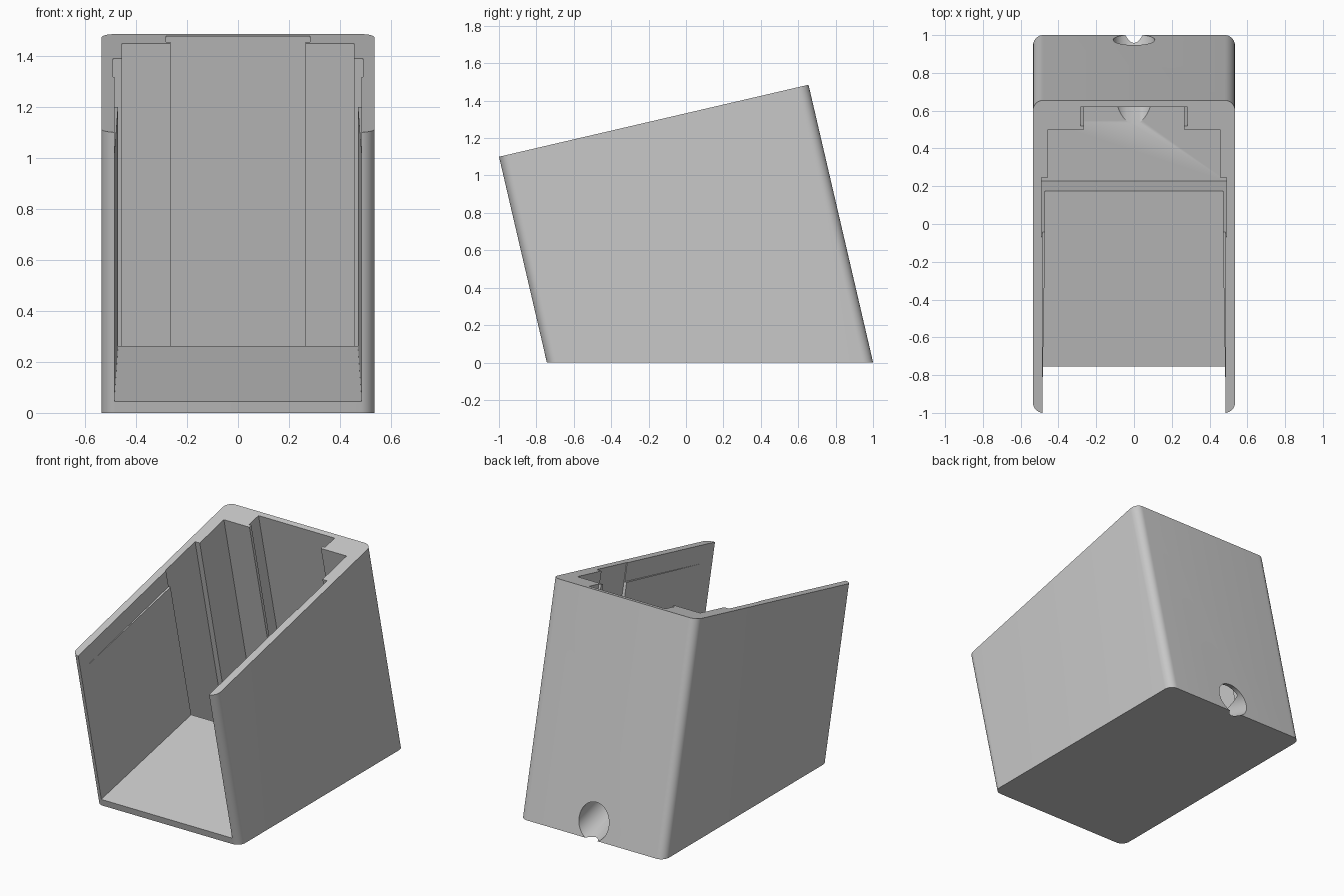
import bpy, bmesh, math
from mathutils import Vector

if "Cube" in bpy.data.objects:
    bpy.data.objects.remove(bpy.data.objects["Cube"])

SLOPE = 0.2326                       # lean of the whole stand
ANG = math.atan(SLOPE)
AXIS = Vector((0, -math.sin(ANG), math.cos(ANG)))


def rim(x, y):
    """Point on the sloping top plane."""
    return Vector((x, y, 1.10 + SLOPE * (y + 1)))


def prism(name, outline, top, bottom):
    """Extrude an outline down the lean; bottom=None stops at the ground."""
    bm = bmesh.new()
    up, low = [], []
    for x, y in outline:
        p = rim(x, y)
        depth = p.z / AXIS.z if bottom is None else bottom
        up.append(bm.verts.new(p - AXIS * top))
        low.append(bm.verts.new(p - AXIS * depth))
    n = len(outline)
    bm.faces.new(up)
    bm.faces.new(low[::-1])
    for i in range(n):
        j = (i + 1) % n
        bm.faces.new((up[i], low[i], low[j], up[j]))
    bmesh.ops.recalc_face_normals(bm, faces=bm.faces)
    me = bpy.data.meshes.new(name)
    bm.to_mesh(me)
    bm.free()
    ob = bpy.data.objects.new(name, me)
    bpy.context.collection.objects.link(ob)
    return ob


def mirrored(half):
    """Close a right-hand outline with its mirror image."""
    return half + [(-x, y) for x, y in reversed(half)]


def corner(cx, cy, r, a0, steps=10):
    return [(cx + r * math.cos(math.radians(a0 + 90 * i / steps)),
             cy + r * math.sin(math.radians(a0 + 90 * i / steps)))
            for i in range(steps + 1)]


def cut(body, cutter):
    mod = body.modifiers.new("cut", 'BOOLEAN')
    mod.operation = 'DIFFERENCE'
    mod.solver = 'EXACT'
    mod.object = cutter
    cutter.hide_render = True
    bpy.context.view_layer.objects.active = body
    bpy.ops.object.modifier_apply(modifier=mod.name)
    bpy.data.objects.remove(cutter)


# outer shell with rounded upright edges
W, R = 0.535, 0.055
shell = prism("stand_body", mirrored(corner(W - R, -1 + R, R, -90)
                                     + corner(W - R, 0.655 - R, R, 0)), 0, None)

# front opening: straight band by the rim, then side pads that thicken backwards
cut(shell, prism("upper_opening", mirrored([(0.485, -1.2), (0.485, -0.06)]), -0.2, 0.12))
cut(shell, prism("lower_opening", mirrored([(0.485, -1.2), (0.485, -0.95), (0.470, -0.06)]),
                 0.06, 1.083))

# deep rear pocket with stepped sides and a keyed slot in the back wall
cut(shell, prism("rear_pocket", mirrored([(0.49, -0.07), (0.49, 0.245), (0.455, 0.245),
                                          (0.455, 0.5), (0.265, 0.5), (0.265, 0.52),
                                          (0.282, 0.52), (0.282, 0.62)]), -0.2, 1.315))

# cable hole rising from the foot of the back into the pocket
direction = Vector((0, -0.97, 0.24)).normalized()
bm = bmesh.new()
bmesh.ops.create_cone(bm, cap_ends=True, segments=48, radius1=0.11, radius2=0.11, depth=0.75)
me = bpy.data.meshes.new("cable_hole")
bm.to_mesh(me)
bm.free()
hole = bpy.data.objects.new("cable_hole", me)
bpy.context.collection.objects.link(hole)
hole.rotation_mode = 'QUATERNION'
hole.rotation_quaternion = direction.to_track_quat('Z', 'Y')
hole.location = Vector((0, 1.0, 0.103)) + direction * 0.18
bpy.context.view_layer.update()
cut(shell, hole)

# single grey finish, crisp edges with smooth rounded corners
grey = bpy.data.materials.new("grey_plastic")
grey.diffuse_color = (0.58, 0.58, 0.58, 1)
grey.use_nodes = True
grey.node_tree.nodes["Principled BSDF"].inputs["Base Color"].default_value = grey.diffuse_color
shell.data.materials.clear()
shell.data.materials.append(grey)
bpy.ops.object.select_all(action='DESELECT')
shell.select_set(True)
bpy.context.view_layer.objects.active = shell
bpy.ops.object.shade_smooth_by_angle(angle=math.radians(30))
